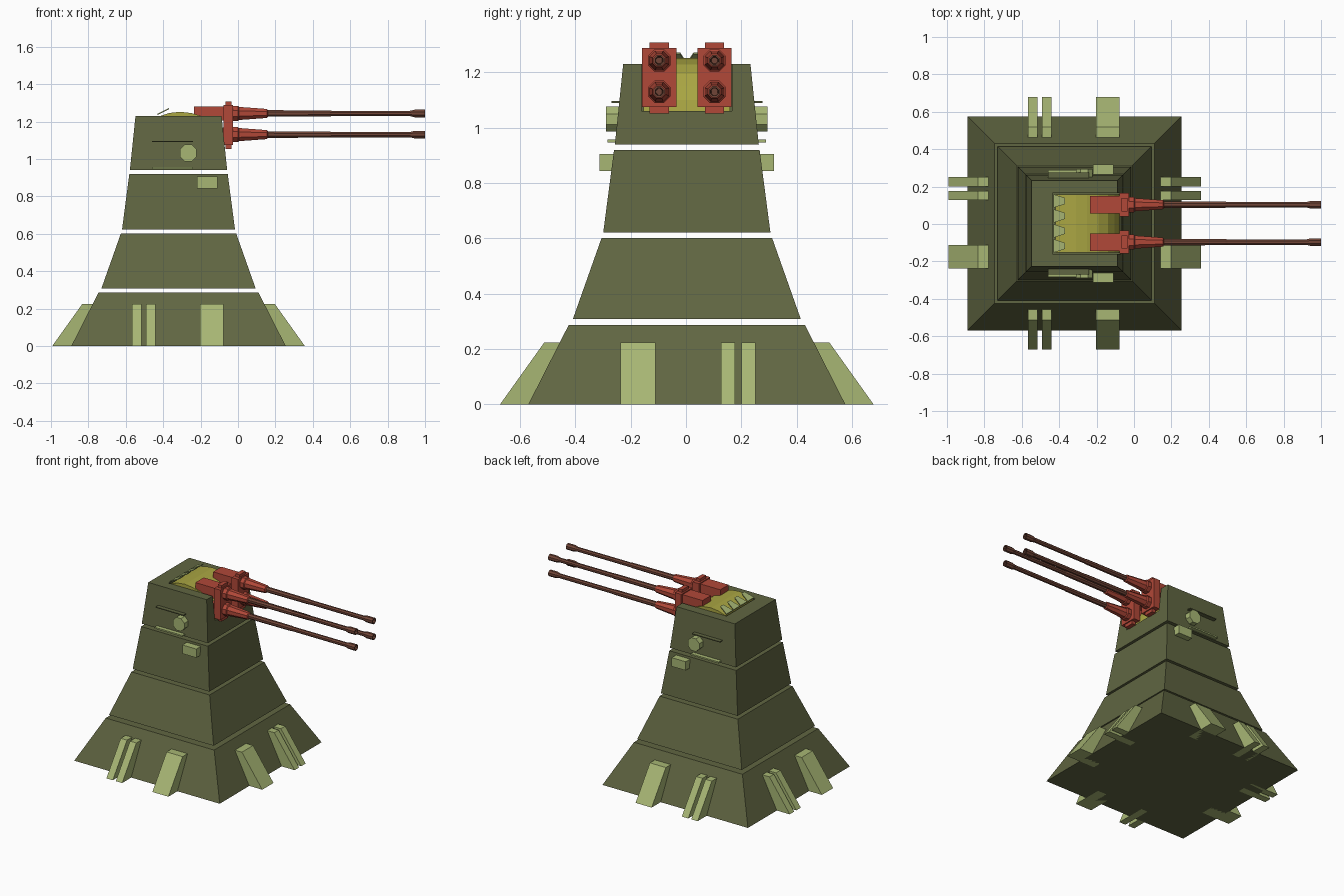
import bpy, bmesh, math
from mathutils import Vector, Matrix

if "Cube" in bpy.data.objects:
    bpy.data.objects.remove(bpy.data.objects["Cube"])

CX, CY = -0.318, 0.003     # tower axis


def material(name, rgb):
    m = bpy.data.materials.new(name)
    m.diffuse_color = (*rgb, 1)
    m.use_nodes = True
    m.node_tree.nodes["Principled BSDF"].inputs["Base Color"].default_value = m.diffuse_color
    return m


OLIVE = material("dark olive", (0.118, 0.132, 0.054))
PALE = material("pale green", (0.39, 0.47, 0.175))
YELLOW = material("mustard", (0.40, 0.38, 0.055))
RED = material("brick red", (0.44, 0.065, 0.04))
BROWN = material("barrel brown", (0.165, 0.06, 0.038))


def finish(name, bm, mat):
    bmesh.ops.recalc_face_normals(bm, faces=bm.faces)
    me = bpy.data.meshes.new(name)
    bm.to_mesh(me)
    bm.free()
    me.materials.append(mat)
    ob = bpy.data.objects.new(name, me)
    bpy.context.collection.objects.link(ob)
    return ob


def loft(name, rings, mat):
    """Skin a list of equal-length point rings and cap both ends."""
    bm = bmesh.new()
    vs = [[bm.verts.new(p) for p in r] for r in rings]
    n = len(rings[0])
    for a, b in zip(vs, vs[1:]):
        for i in range(n):
            j = (i + 1) % n
            bm.faces.new((a[i], a[j], b[j], b[i]))
    bm.faces.new(vs[0][::-1])
    bm.faces.new(vs[-1])
    return finish(name, bm, mat)


def rect(x0, x1, y0, y1, z):
    return [(x0, y0, z), (x1, y0, z), (x1, y1, z), (x0, y1, z)]


def box(name, x0, x1, y0, y1, z0, z1, mat):
    return loft(name, [rect(x0, x1, y0, y1, z0), rect(x0, x1, y0, y1, z1)], mat)


def turned(name, profile, y, z, mat, n=8):
    """Faceted tube along x from (x, radius) pairs."""
    ang = [2 * math.pi * (i + 0.5) / n for i in range(n)]
    return loft(name, [[(x, y + r * math.cos(a), z + r * math.sin(a)) for a in ang]
                       for x, r in profile], mat)


# Tower: four floating tapered sections (z, half width) at bottom and top
tiers = [("base_section", 0, 0.573, 0.287, 0.427),
         ("lower_section", 0.308, 0.412, 0.602, 0.308),
         ("middle_section", 0.622, 0.302, 0.92, 0.263),
         ("top_section", 0.94, 0.26, 1.23, 0.23)]
for name, z0, h0, z1, h1 in tiers:
    top = loft(name, [rect(CX - h, CX + h, CY - h, CY + h, z)
                      for z, h in ((z0, h0), (z1, h1))], OLIVE)

# Gun slot cut into the top section
cutter = box("slot_cutter", -0.435, 0.1, CY - 0.163, CY + 0.163, 1.06, 1.4, OLIVE)
cutter.hide_render = True
mod = top.modifiers.new("slot", 'BOOLEAN')
mod.object = cutter
mod.solver = 'EXACT'
bpy.context.view_layer.objects.active = top
bpy.ops.object.modifier_apply(modifier="slot")
bpy.data.objects.remove(cutter)

# Curved gun mantlet inside the slot
arc = [(-0.42, 1.06), (-0.42, 1.228), (-0.37, 1.245), (-0.31, 1.252), (-0.25, 1.245),
       (-0.19, 1.228), (-0.14, 1.195), (-0.105, 1.15), (-0.085, 1.10), (-0.078, 1.06)]
loft("mantlet", [[(x, CY + s * 0.156, z) for x, z in arc] for s in (-1, 1)], YELLOW)

# Row of raised teeth along the rear of the slot
for i in range(4):
    y = CY + (i - 1.5) * 0.08
    pts = [(-0.43, y - 0.036, 1.235), (-0.43, y + 0.036, 1.235),
           (-0.368, y + 0.016, 1.266), (-0.368, y - 0.016, 1.266)]
    loft("slot_tooth", [pts, [(a, b, c + 0.006) for a, b, c in pts]], PALE)

# Base buttresses: a thick one and a thin pair on each face
wedge = [(0.675, 0), (0.515, 0.224), (0.455, 0.224), (0.455, 0)]
sides = [((0, -1), (1, 0)), ((0, 1), (1, 0)), ((1, 0), (0, -1)), ((-1, 0), (0, -1))]
for (nx, ny), (tx, ty) in sides:
    for t, w in ((0.177, 0.063), (-0.149, 0.025), (-0.223, 0.025)):
        loft("buttress", [[(CX + nx * d + tx * u, CY + ny * d + ty * u, z) for d, z in wedge]
                          for u in (t - w, t + w)], PALE)

# Fittings on both flanks
for s in (-1, 1):
    def flank(name, x0, x1, d0, d1, z0, z1, mat):
        y0, y1 = sorted((CY + s * d0, CY + s * d1))
        box(name, x0, x1, y0, y1, z0, z1, mat)
    flank("side_box", -0.22, -0.11, 0.25, 0.315, 0.843, 0.905, PALE)
    flank("lower_ledge", -0.46, -0.24, 0.24, 0.287, 0.947, 0.957, PALE)
    flank("upper_slit", -0.46, -0.24, 0.23, 0.273, 1.09, 1.096, OLIVE)
    ang = [math.pi * (i + 0.5) / 4 for i in range(8)]
    loft("side_lamp", [[(-0.266 + 0.049 * math.cos(a), CY + s * d, 1.031 + 0.049 * math.sin(a))
                        for a in ang] for d in (0.235, 0.292)], PALE)

# Twin gun columns, each with two barrels
for s in (-1, 1):
    y = CY + s * 0.1
    box("gun_block", -0.078, -0.028, y - 0.062, y + 0.062, 1.075, 1.288, RED)
    box("gun_clamp", -0.066, -0.036, y - 0.035, y + 0.035, 1.052, 1.308, RED)
    for z in (1.243, 1.13):
        box("breech", -0.235, -0.07, y - 0.047, y + 0.047, z - 0.038, z + 0.038, RED)
        turned("barrel_sleeve", [(-0.03, 0.044), (0.0, 0.044), (0.005, 0.038),
                                 (0.155, 0.026), (0.16, 0.018)], y, z, RED)
        turned("barrel", [(0.15, 0.019), (0.49, 0.0175), (0.5, 0.0155), (0.92, 0.0155),
                          (0.945, 0.022), (1.0, 0.022), (1.0, 0.015), (0.94, 0.012)],
               y, z, BROWN)
